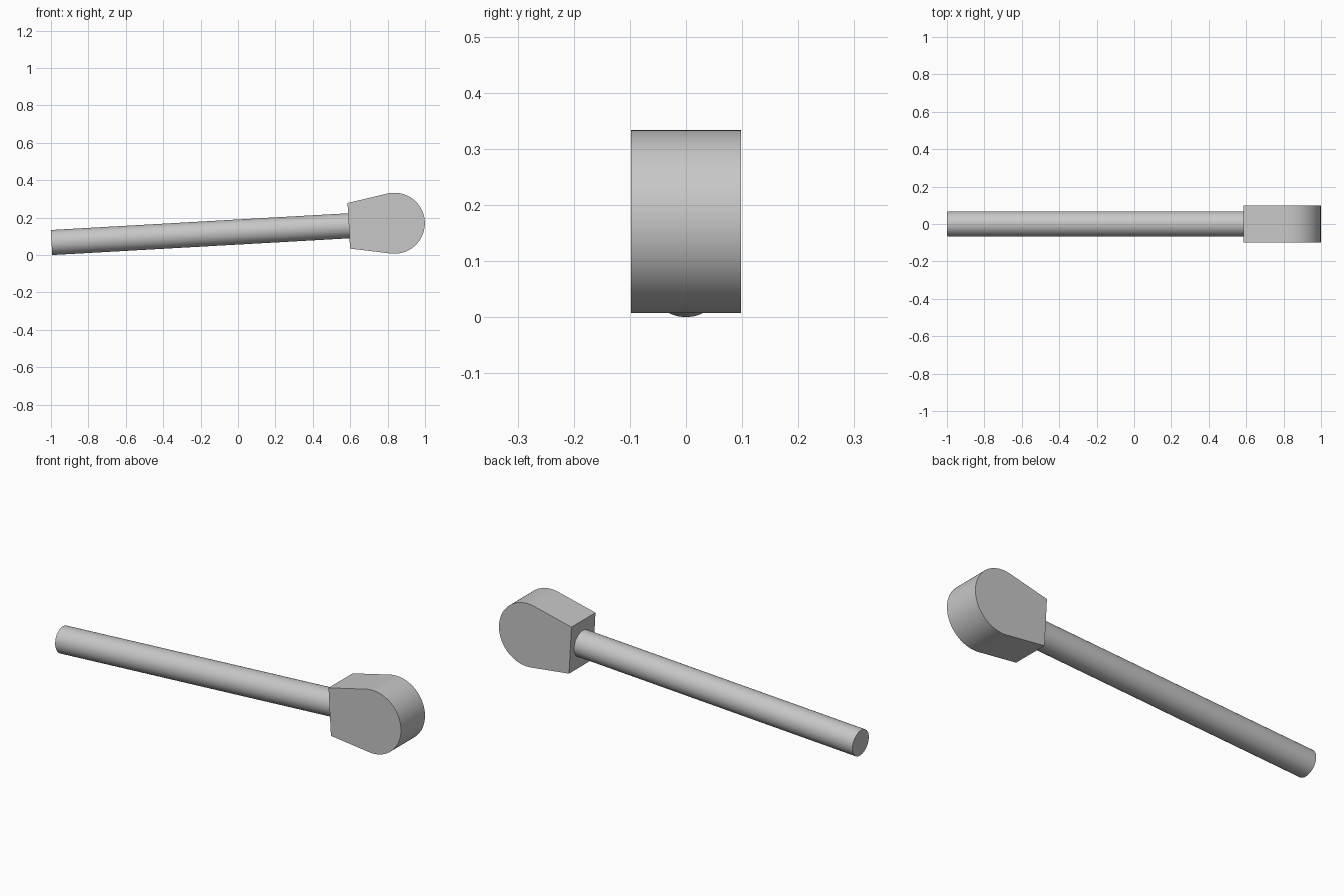
import bpy, bmesh
from math import sin, cos, atan2, acos, hypot, radians, pi
from mathutils import Matrix, Vector

cube = bpy.data.objects.get("Cube")
if cube:
    bpy.data.objects.remove(cube, do_unlink=True)

grey = bpy.data.materials.new("light_grey")
grey.use_nodes = True
colour = (0.57, 0.57, 0.57, 1)
grey.diffuse_color = colour
grey.node_tree.nodes["Principled BSDF"].inputs["Base Color"].default_value = colour

# Both parts share one tilted axis, with local x running along the handle
TILT = Matrix.Translation((-0.997, 0, 0.067)) @ Matrix.Rotation(-radians(3.22), 4, 'Y')
LENGTH, ROD_R = 1.592, 0.067
HEAD_R, HEAD_BACK, HEAD_DEPTH, REACH = 0.163, 0.122, 0.196, 0.244


def extrude_profile(name, profile, direction):
    """Make a closed solid by extruding a flat outline, smooth with sharp edges."""
    bm = bmesh.new()
    face = bm.faces.new([bm.verts.new(p) for p in profile])
    grown = bmesh.ops.extrude_face_region(bm, geom=[face], use_keep_orig=True)
    moved = [v for v in grown["geom"] if isinstance(v, bmesh.types.BMVert)]
    bmesh.ops.translate(bm, verts=moved, vec=Vector(direction))
    bmesh.ops.recalc_face_normals(bm, faces=bm.faces)
    bm.transform(TILT)
    mesh = bpy.data.meshes.new(name)
    bm.to_mesh(mesh)
    bm.free()
    mesh.materials.append(grey)
    obj = bpy.data.objects.new(name, mesh)
    bpy.context.collection.objects.link(obj)
    bpy.ops.object.select_all(action='DESELECT')
    obj.select_set(True)
    bpy.context.view_layer.objects.active = obj
    bpy.ops.object.shade_smooth_by_angle(angle=radians(30))
    return obj


# Round handle rod, butting against the head
sides = 64
circle = [(0, ROD_R * cos(2 * pi * i / sides), ROD_R * sin(2 * pi * i / sides))
          for i in range(sides)]
extrude_profile("handle_rod", circle, (LENGTH, 0, 0))

# Head: flat back, straight flanks running tangent into a round nose
corner_angle = atan2(HEAD_BACK, -REACH)
tangent = corner_angle - acos(HEAD_R / hypot(HEAD_BACK, REACH))
steps = 48
centre = LENGTH + REACH
y = -HEAD_DEPTH / 2
outline = [(LENGTH, y, -HEAD_BACK)]
for i in range(steps + 1):
    a = -tangent + 2 * tangent * i / steps
    outline.append((centre + HEAD_R * cos(a), y, HEAD_R * sin(a)))
outline.append((LENGTH, y, HEAD_BACK))
extrude_profile("rounded_head", outline, (0, HEAD_DEPTH, 0))
